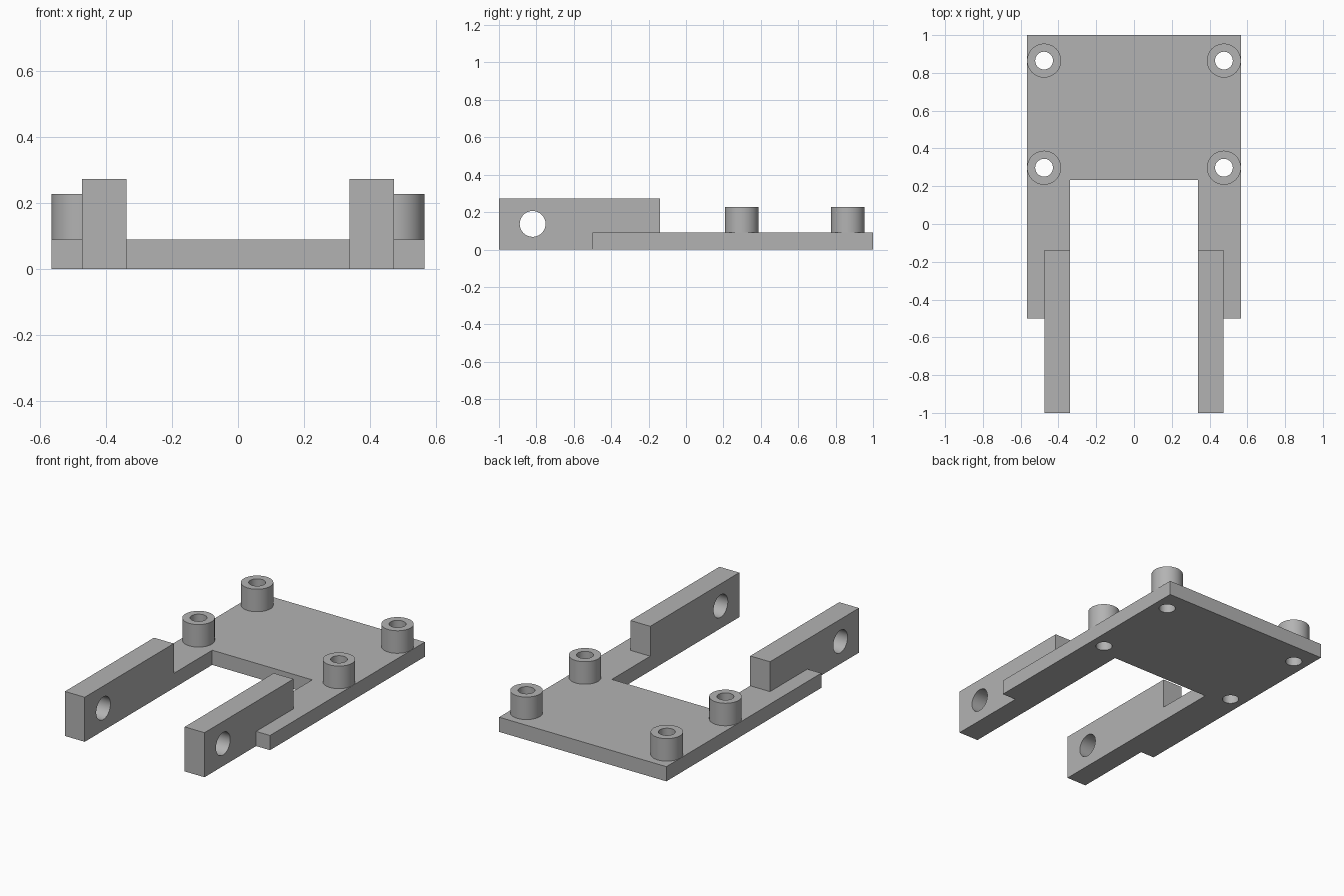
import bpy
import bmesh
from math import pi, radians
from mathutils import Matrix, Vector

if "Cube" in bpy.data.objects:
    bpy.data.objects.remove(bpy.data.objects["Cube"])

grey = bpy.data.materials.new("plain grey")
grey.use_nodes = True
colour = (0.45, 0.45, 0.45, 1)
grey.diffuse_color = colour
grey.node_tree.nodes["Principled BSDF"].inputs["Base Color"].default_value = colour

PLATE_TOP, POST_TOP, RAIL_TOP = 0.09, 0.228, 0.273
RAIL_IN, RAIL_OUT, RAIL_BACK = 0.339, 0.473, -0.138
SIDE, NOTCH = 0.567, 0.234
POST_X, POST_YS = 0.476, (0.298, 0.865)


def add_object(name, bm):
    bmesh.ops.recalc_face_normals(bm, faces=bm.faces)
    mesh = bpy.data.meshes.new(name)
    bm.to_mesh(mesh)
    bm.free()
    mesh.materials.append(grey)
    obj = bpy.data.objects.new(name, mesh)
    bpy.context.collection.objects.link(obj)
    return obj


def cylinder(name, radius, depth, centre, turn=None):
    bm = bmesh.new()
    matrix = Matrix.Translation(centre) @ (turn or Matrix())
    bmesh.ops.create_cone(bm, cap_ends=True, segments=64, radius1=radius,
                          radius2=radius, depth=depth, matrix=matrix)
    return add_object(name, bm)


def drill(obj, cutter):
    """Cut a round hole and keep the result as plain mesh."""
    bpy.ops.object.select_all(action="DESELECT")
    bpy.context.view_layer.objects.active = obj
    obj.select_set(True)
    mod = obj.modifiers.new("hole", "BOOLEAN")
    mod.operation, mod.solver, mod.object = "DIFFERENCE", "EXACT", cutter
    bpy.ops.object.modifier_apply(modifier=mod.name)
    bpy.ops.object.shade_smooth_by_angle(angle=radians(30))


# Base plate: outline with a wide front notch, stepped to receive the rails
half = [(SIDE, 1), (SIDE, -0.5), (RAIL_OUT, -0.5), (RAIL_OUT, RAIL_BACK),
        (RAIL_IN, RAIL_BACK), (RAIL_IN, NOTCH)]
outline = half + [(-x, y) for x, y in reversed(half)]
bm = bmesh.new()
face = bm.faces.new([bm.verts.new((x, y, 0)) for x, y in outline])
grown = bmesh.ops.extrude_face_region(bm, geom=[face])["geom"]
bmesh.ops.translate(bm, vec=(0, 0, PLATE_TOP),
                    verts=[v for v in grown if isinstance(v, bmesh.types.BMVert)])
plate = add_object("base_plate", bm)

for side, sign in (("left", 1), ("right", -1)):
    # Upright rail with a cross bore near its front end
    low = Vector((RAIL_IN, -1, 0))
    high = Vector((RAIL_OUT, RAIL_BACK, RAIL_TOP))
    centre, size = (low + high) / 2, high - low
    centre.x *= sign
    bm = bmesh.new()
    bmesh.ops.create_cube(bm, size=1, matrix=Matrix.Translation(centre) @ Matrix.Diagonal((*size, 1)))
    rail = add_object(side + "_rail", bm)
    bore = cylinder("bore_cutter", 0.069, 0.4, (centre.x, -0.82, 0.137),
                    Matrix.Rotation(pi / 2, 4, "Y"))
    drill(rail, bore)
    bpy.data.objects.remove(bore)

    # Hollow mounting posts, drilled on through the plate
    for place, y in zip(("front", "back"), POST_YS):
        x = sign * POST_X
        post = cylinder(f"{place}_{side}_post", 0.09, POST_TOP - PLATE_TOP,
                        (x, y, (POST_TOP + PLATE_TOP) / 2))
        hole = cylinder("hole_cutter", 0.047, 1, (x, y, 0))
        drill(post, hole)
        drill(plate, hole)
        bpy.data.objects.remove(hole)
